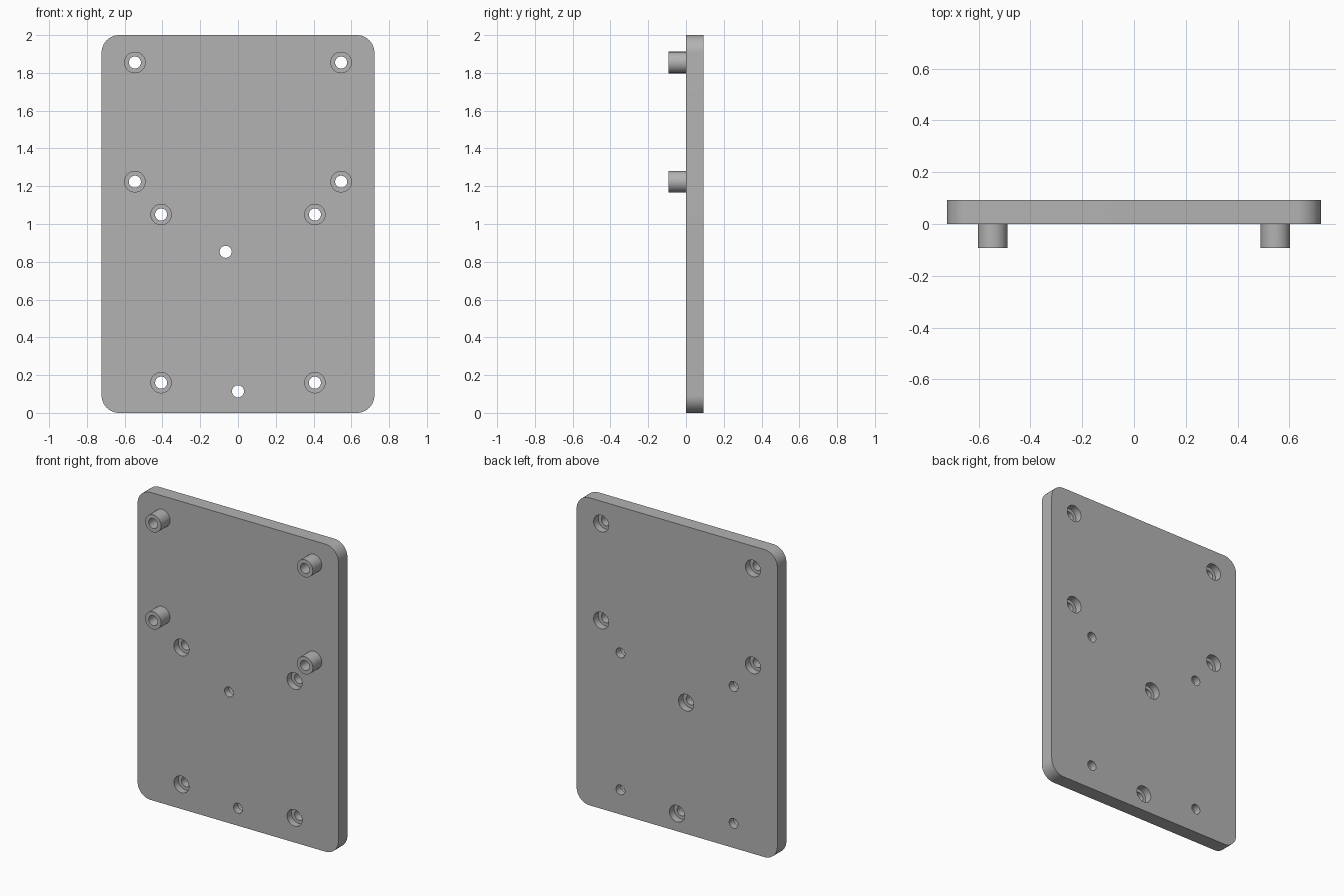
import bpy, bmesh, math
from mathutils import Vector

HALF_W, HEIGHT = 0.722, 2.0
FRONT, BACK, TIP = 0.0, 0.0925, -0.0925
CORNER, HOLE_R, BORE_R, POST_R = 0.0925, 0.032, 0.054, 0.057
LEDGE = 0.045   # depth where counterbores stop
SIDES = 48

cube = bpy.data.objects.get("Cube")
if cube:
    bpy.data.objects.remove(cube, do_unlink=True)

grey = bpy.data.materials.new("plain grey")
grey.use_nodes = True
grey.diffuse_color = (0.45, 0.45, 0.45, 1)
grey.node_tree.nodes["Principled BSDF"].inputs["Base Color"].default_value = grey.diffuse_color


def make_object(name, bm):
    bmesh.ops.recalc_face_normals(bm, faces=bm.faces)
    mesh = bpy.data.meshes.new(name)
    bm.to_mesh(mesh)
    bm.free()
    mesh.materials.append(grey)
    obj = bpy.data.objects.new(name, mesh)
    bpy.context.collection.objects.link(obj)
    return obj


def revolve(bm, profile, x, z):
    """Spin a (radius, y) profile about a y-parallel axis through (x, z)."""
    verts = [bm.verts.new((x + r, y, z)) for r, y in profile]
    edges = [bm.edges.new(pair) for pair in zip(verts, verts[1:])]
    bmesh.ops.spin(bm, geom=verts + edges, cent=Vector((x, 0, z)), axis=Vector((0, 1, 0)),
                   angle=math.tau, steps=SIDES, use_merge=False)
    bmesh.ops.remove_doubles(bm, verts=bm.verts, dist=0.0001)


def activate(obj):
    bpy.ops.object.select_all(action='DESELECT')
    obj.select_set(True)
    bpy.context.view_layer.objects.active = obj


# Hole layout
post_spots = [(s * 0.546, z) for s in (-1, 1) for z in (1.224, 1.855)]
front_spots = [(s * 0.407, z) for s in (-1, 1) for z in (0.16, 1.05)]
centre_spots = [(-0.065, 0.853), (0, 0.114)]

# Plate with four rounded corners
bm = bmesh.new()
bmesh.ops.create_cube(bm, size=1)
for v in bm.verts:
    v.co = (v.co.x * 2 * HALF_W, FRONT + (v.co.y + 0.5) * (BACK - FRONT), (v.co.z + 0.5) * HEIGHT)
corners = [e for e in bm.edges if abs(e.verts[0].co.y - e.verts[1].co.y) > 0.01]
bmesh.ops.bevel(bm, geom=corners, offset=CORNER, segments=16, profile=0.5, affect='EDGES')
plate = make_object("mounting_plate", bm)

# Stepped cutters: wide end at the back, or at the front
lo, hi = FRONT - 0.05, BACK + 0.05
wide_back = [(0, lo), (HOLE_R, lo), (HOLE_R, LEDGE), (BORE_R, LEDGE), (BORE_R, hi), (0, hi)]
wide_front = [(0, lo), (BORE_R, lo), (BORE_R, LEDGE), (HOLE_R, LEDGE), (HOLE_R, hi), (0, hi)]
bm = bmesh.new()
for x, z in post_spots + centre_spots:
    revolve(bm, wide_back, x, z)
for x, z in front_spots:
    revolve(bm, wide_front, x, z)
cutter = make_object("screw_hole_cutter", bm)
cutter.hide_render = True

activate(plate)
cut = plate.modifiers.new("screw holes", 'BOOLEAN')
cut.operation, cut.solver, cut.object = 'DIFFERENCE', 'EXACT', cutter
bpy.ops.object.modifier_apply(modifier=cut.name)
bpy.data.objects.remove(cutter, do_unlink=True)
bpy.ops.object.shade_smooth_by_angle(angle=math.radians(30))

# Hollow standoffs on the front
for (x, z), name in zip(post_spots, ("lower_right", "upper_right", "lower_left", "upper_left")):
    bm = bmesh.new()
    revolve(bm, [(POST_R, FRONT), (POST_R, TIP), (HOLE_R, TIP), (HOLE_R, FRONT), (POST_R, FRONT)], x, z)
    activate(make_object(name + "_standoff", bm))
    bpy.ops.object.shade_smooth_by_angle(angle=math.radians(30))
